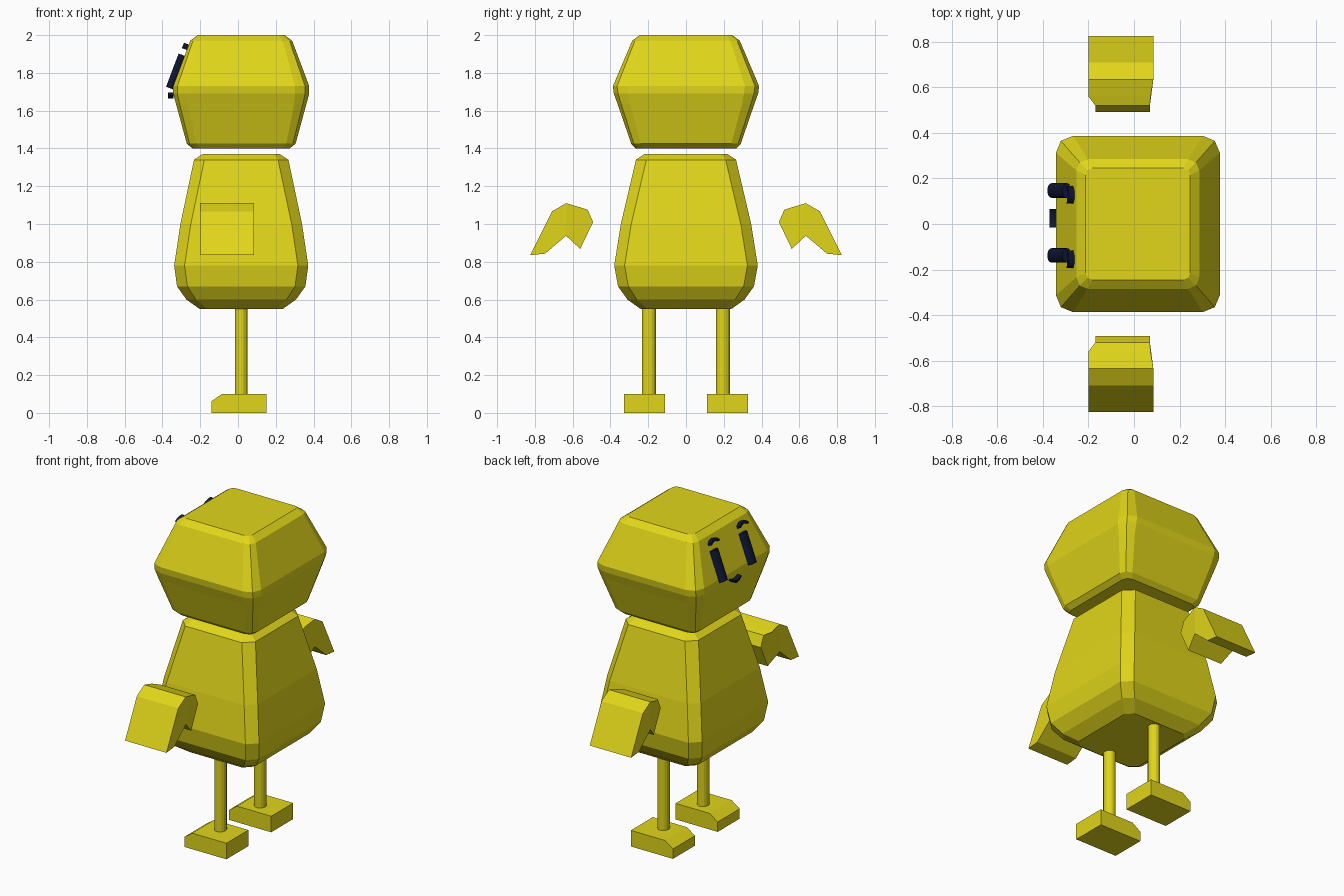
import bpy, bmesh
from math import sin, cos, pi, radians
from mathutils import Matrix, Vector

if "Cube" in bpy.data.objects:
    bpy.data.objects.remove(bpy.data.objects["Cube"])

CX = 0.017  # centre of the body and head in x


def material(name, rgb):
    m = bpy.data.materials.new(name)
    m.diffuse_color = (*rgb, 1)
    m.use_nodes = True
    m.node_tree.nodes["Principled BSDF"].inputs["Base Color"].default_value = m.diffuse_color
    return m


YELLOW = material("yellow", (0.75, 0.67, 0.01))
NAVY = material("navy", (0.005, 0.008, 0.035))


def make(name, verts, faces, mat):
    me = bpy.data.meshes.new(name)
    bm = bmesh.new()
    vs = [bm.verts.new(v) for v in verts]
    for f in faces:
        bm.faces.new([vs[i] for i in f])
    bmesh.ops.recalc_face_normals(bm, faces=bm.faces)
    bm.to_mesh(me)
    bm.free()
    ob = bpy.data.objects.new(name, me)
    bpy.context.collection.objects.link(ob)
    me.materials.append(mat)
    return ob


def loft(name, rings, mat, caps=None):
    """Skin a list of equal-length closed rings; caps may split the end faces."""
    n = len(rings[0])
    verts = [p for r in rings for p in r]
    faces = [(k * n + i, k * n + (i + 1) % n, (k + 1) * n + (i + 1) % n, (k + 1) * n + i)
             for k in range(len(rings) - 1) for i in range(n)]
    last = (len(rings) - 1) * n
    for cap in caps or [range(n)]:
        faces.append(list(cap))
        faces.append([last + i for i in cap])
    return make(name, verts, faces, mat)


def rounded_ring(z, hx, hy, c, segs):
    """Rectangle with cut corners; c is the cut, segs its number of facets."""
    pts = []
    for q, (sx, sy) in enumerate([(1, 1), (-1, 1), (-1, -1), (1, -1)]):
        for s in range(segs + 1):
            a = (q + s / segs) * pi / 2
            pts.append((CX + sx * (hx - c) + c * cos(a), sy * (hy - c) + c * sin(a), z))
    return pts


# Body and head: (z, half width x, half width y, corner cut)
body = [(0.55, 0.22, 0.24, 0.04), (0.60, 0.29, 0.31, 0.05), (0.67, 0.34, 0.36, 0.055),
        (0.78, 0.355, 0.38, 0.055), (1.0, 0.322, 0.345, 0.055),
        (1.34, 0.25, 0.265, 0.055), (1.37, 0.205, 0.22, 0.03)]
head = [(1.40, 0.257, 0.265, 0.04), (1.425, 0.288, 0.29, 0.05), (1.635, 0.345, 0.362, 0.065),
        (1.69, 0.36, 0.382, 0.075), (1.73, 0.36, 0.387, 0.075),
        (1.97, 0.27, 0.285, 0.05), (2.0, 0.23, 0.245, 0.03)]
loft("body", [rounded_ring(*r, 1) for r in body], YELLOW)
loft("head", [rounded_ring(*r, 2) for r in head], YELLOW)

# Legs, feet and wings, one per side
foot = [(-0.14, 0), (0.15, 0), (0.15, 0.1), (-0.085, 0.1), (-0.14, 0.062)]
# Wing profile: y, z, back-facing x, front-facing x
wing = [(0.492, 1.01, -0.17, 0.07), (0.52, 1.075, -0.17, 0.07), (0.56, 1.088, -0.2, 0.072),
        (0.635, 1.11, -0.2, 0.085), (0.709, 1.067, -0.2, 0.085), (0.825, 0.835, -0.2, 0.085),
        (0.746, 0.843, -0.2, 0.085), (0.635, 0.938, -0.2, 0.085), (0.56, 0.868, -0.17, 0.07)]
for side, s in (("left", -1), ("right", 1)):
    loft(side + "_leg",
         [[(CX + 0.034 * cos(a * pi / 8), s * 0.195 + 0.037 * sin(a * pi / 8), z)
           for a in range(16)] for z in (0.09, 0.57)], YELLOW)
    loft(side + "_foot", [[(x, s * y, z) for x, z in foot] for y in (0.112, 0.328)], YELLOW)
    loft(side + "_wing",
         [[(a, s * y, z) for y, z, a, b in wing], [(b, s * y, z) for y, z, a, b in wing]],
         YELLOW, caps=[(0, 1, 2, 3, 7, 8), (3, 4, 5, 6, 7)])


# Face parts are drawn in a local frame (x depth, y across, z up) and tilted onto the head
def place(ob, x, y, z, tilt):
    ob.data.transform(Matrix.Translation(Vector((x, y, z))) @ Matrix.Rotation(radians(tilt), 4, "Y"))


def arc_bar(name, width, rise, thick, depth):
    """Curved bar across y; a negative rise makes a smile."""
    rings = []
    for i in range(7):
        t = i / 3 - 1
        zc = rise * (0.5 - t * t)
        h = thick / 2 * (1 - 0.35 * t * t)
        rings.append([(sx * depth / 2, t * width / 2, zc + sz * h)
                      for sx, sz in ((-1, -1), (1, -1), (1, 1), (-1, 1))])
    return loft(name, rings, NAVY)


for side, ye, yb in (("left", -0.138, -0.155), ("right", 0.147, 0.128)):
    eye = loft(side + "_eye",
               [[(0.021 * cos(a * pi / 8), 0.032 * sin(a * pi / 8), z) for a in range(16)]
                for z in (-0.094, 0.094)], NAVY)
    place(eye, -0.328, ye, 1.807, 20.7)
    place(arc_bar(side + "_eyebrow", 0.078, 0.016, 0.018, 0.028), -0.279, yb, 1.939, 21)
place(arc_bar("mouth", 0.08, -0.016, 0.018, 0.028), -0.356, 0.025, 1.682, 0)
